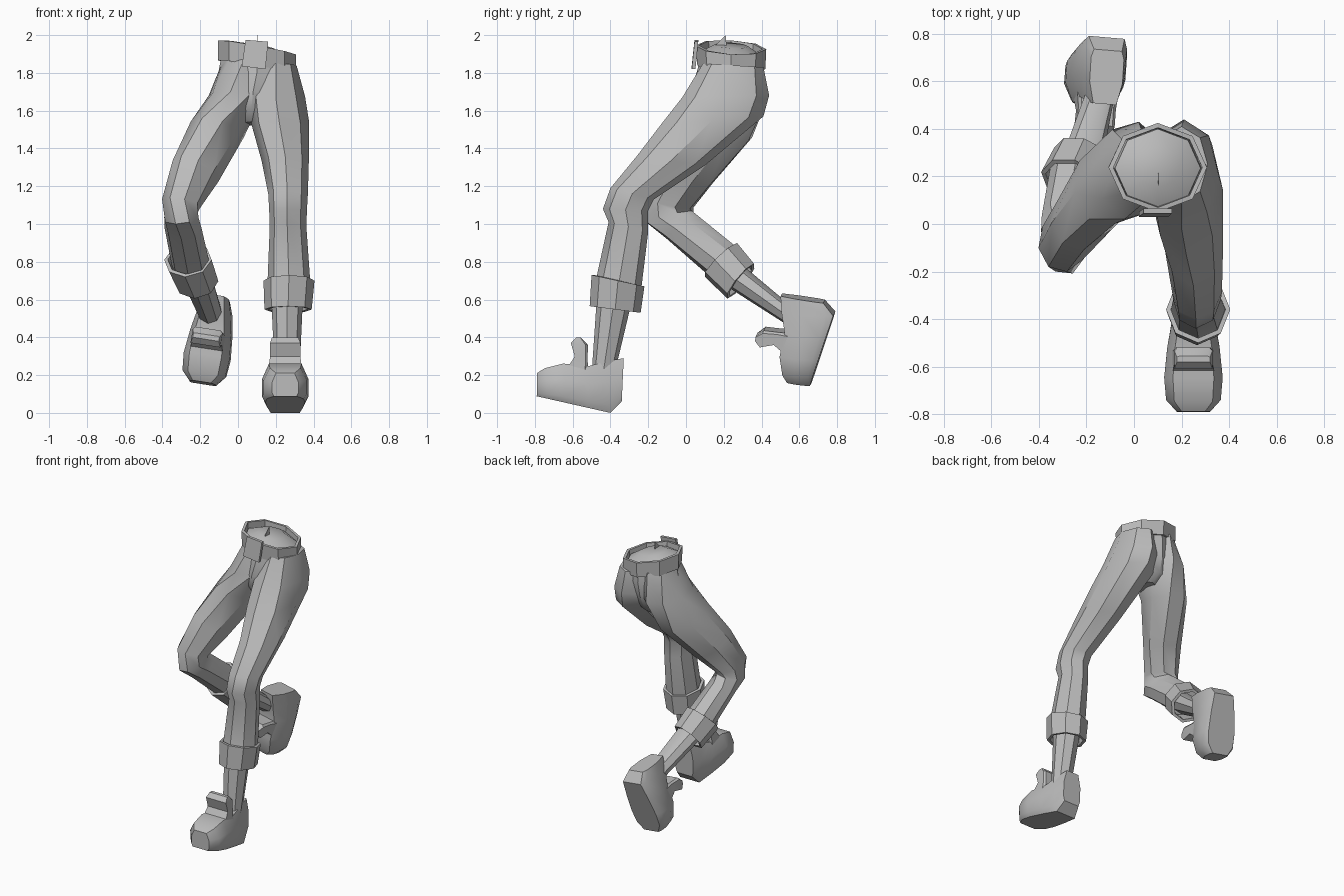
import bpy, bmesh, math
from mathutils import Vector as V

old = bpy.data.objects.get("Cube")
if old:
    bpy.data.objects.remove(old, do_unlink=True)

grey = bpy.data.materials.new("plain grey")
grey.use_nodes = True
grey.diffuse_color = (0.5, 0.5, 0.5, 1)
grey.node_tree.nodes["Principled BSDF"].inputs["Base Color"].default_value = grey.diffuse_color


def finish(bm, name, wall=0):
    """Turn a bmesh into an object: a flat hollow band or a smooth solid."""
    bmesh.ops.recalc_face_normals(bm, faces=bm.faces)
    mesh = bpy.data.meshes.new(name)
    bm.to_mesh(mesh)
    bm.free()
    mesh.materials.append(grey)
    ob = bpy.data.objects.new(name, mesh)
    bpy.context.collection.objects.link(ob)
    if wall:
        mod = ob.modifiers.new("wall", "SOLIDIFY")
        mod.thickness = wall
        mod.offset = -1
        return
    bpy.ops.object.select_all(action="DESELECT")
    ob.select_set(True)
    bpy.context.view_layer.objects.active = ob
    bpy.ops.object.shade_smooth_by_angle(angle=math.radians(38))


def skin(name, rings, cap=True, wall=0):
    """Join rings of points into a tube."""
    bm = bmesh.new()
    loops = [[bm.verts.new(p) for p in ring] for ring in rings]
    n = len(loops[0])
    for a, b in zip(loops, loops[1:]):
        for i in range(n):
            j = (i + 1) % n
            bm.faces.new((a[i], a[j], b[j], b[i]))
    if cap:
        bm.faces.new(loops[0])
        bm.faces.new(loops[-1])
    finish(bm, name, wall)


def section(front, back, half, yaw=0, rise=0):
    """Eight-sided ring through a front and a back point."""
    f, b = V(front), V(back)
    a = math.radians(yaw)
    side = V((math.cos(a), math.sin(a), rise)) * half
    return [(f + b) / 2 + (f - b) / 2 * math.cos(t) + side * math.sin(t)
            for t in (k * math.pi / 4 for k in range(8))]


def limb(name, rings, **kw):
    skin(name, [section(*r) for r in rings], **kw)


# Hips between the legs, domed inside the belt
limb("hips", [
    ((.1, .15, 1.95), (.1, .33, 1.94), .09, 0, -.17),
    ((.1, .07, 1.91), (.1, .4, 1.89), .18, 0, -.17),
    ((.1, .06, 1.8), (.1, .41, 1.78), .2, 0, -.17),
    ((.08, .04, 1.7), (.09, .4, 1.68), .21),
    ((.07, .05, 1.61), (.08, .36, 1.57), .15),
    ((.07, .1, 1.54), (.08, .29, 1.52), .07)])

# Trouser legs
limb("left_trouser_leg", [
    ((.2, .09, 1.85), (.2, .41, 1.83), .11),
    ((.2, -.02, 1.67), (.21, .44, 1.68), .15),
    ((.22, -.13, 1.53), (.22, .41, 1.57), .155),
    ((.25, -.26, 1.36), (.25, .1, 1.31), .125),
    ((.26, -.4, 1.19), (.27, -.17, 1.13), .105),
    ((.26, -.44, 1.08), (.27, -.2, 1.07), .1),
    ((.26, -.41, 1.01), (.27, -.2, .96), .097),
    ((.27, -.48, .69), (.27, -.24, .63), .115)])
limb("right_trouser_leg", [
    ((.03, .08, 1.87), (.03, .4, 1.86), .11),
    ((-.04, .02, 1.7), (.02, .43, 1.66), .15, -15),
    ((-.19, .02, 1.56), (-.03, .33, 1.44), .15, -38),
    ((-.3, -.08, 1.36), (-.15, .12, 1.2), .125, -40),
    ((-.36, -.18, 1.14), (-.24, .02, 1.08), .11, -40),
    ((-.33, -.2, 1.0), (-.27, .03, 1.07), .108, -33),
    ((-.3, -.1, .92), (-.28, .08, 1.03), .108, -25),
    ((-.26, .14, .71), (-.24, .29, .86), .105, -15)])

# Rolled cuffs
limb("left_cuff", [
    ((.27, -.5, .73), (.27, -.22, .67), .135),
    ((.265, -.51, .565), (.265, -.24, .53), .125)], cap=False, wall=.02)
limb("right_cuff", [
    ((-.28, .1, .72), (-.25, .27, .9), .13, -15),
    ((-.23, .22, .605), (-.21, .36, .79), .12, -15)], cap=False, wall=.02)

# Bare ankles
limb("left_ankle", [
    ((.26, -.47, .64), (.26, -.28, .62), .085),
    ((.26, -.5, .2), (.26, -.38, .2), .065)])
limb("right_ankle", [
    ((-.24, .2, .68), (-.21, .29, .79), .085, -15),
    ((-.15, .56, .45), (-.13, .54, .58), .06, -15)])

# Belt band
limb("belt", [
    ((.1, .05, 1.945), (.1, .425, 1.925), .207, 0, -.18),
    ((.1, .06, 1.84), (.1, .42, 1.82), .207, 0, -.18)], cap=False, wall=.02)


def shoe(side, heel, forward, up):
    """Shoe and tongue in a frame at the heel of the sole."""
    heel, u = V(heel), V(forward).normalized()
    v = V(up)
    v = (v - u * v.dot(u)).normalized()
    w = u.cross(v)

    def ring(low, high, half, top=.7):
        a = heel + u * low[0] + v * low[1]
        b = heel + u * high[0] + v * high[1]
        outline = ((.85, 0), (1, .15), (1, .6), (top, 1))
        right = [a.lerp(b, h) + w * s * half for s, h in outline]
        left = [a.lerp(b, h) - w * s * half for s, h in reversed(outline)]
        return right + left

    skin(side + "_shoe", [
        ring((-.045, .072), (-.005, .298), .07),
        ring((0, 0), (.08, .262), .09),
        ring((.12, 0), (.17, .215), .11),
        ring((.25, 0), (.3, .2), .123),
        ring((.34, 0), (.39, .155), .115),
        ring((.4, 0), (.426, .12), .07)])
    skin(side + "_shoe_tongue", [
        ring((.16, .17), (.28, .17), .09, 1),
        ring((.18, .25), (.25, .25), .08, 1),
        ring((.196, .325), (.286, .315), .08, 1),
        ring((.24, .355), (.265, .35), .07, 1)])


shoe("left", (.25, -.4, 0), (0, -.975, .22), (0, .22, .975))
shoe("right", (-.115, .785, .525), (-.17, -.31, -.93), (-.03, -.95, .32))


def plate(name, corners, depth):
    """Thin sheet given by its outline and a depth vector."""
    bm = bmesh.new()
    face = bm.faces.new([bm.verts.new(c) for c in corners])
    out = bmesh.ops.extrude_face_region(bm, geom=[face])["geom"]
    moved = [g for g in out if isinstance(g, bmesh.types.BMVert)]
    bmesh.ops.translate(bm, verts=moved, vec=depth)
    finish(bm, name)


# Buckle and the small tab inside the waistband
plate("buckle", [(.04, .045, 1.975), (.16, .045, 1.965),
                 (.145, .03, 1.82), (.02, .03, 1.835)], (0, .02, 0))
plate("waist_tab", [(.1, .15, 1.94), (.1, .21, 2), (.1, .215, 1.94)], (.004, 0, 0))
